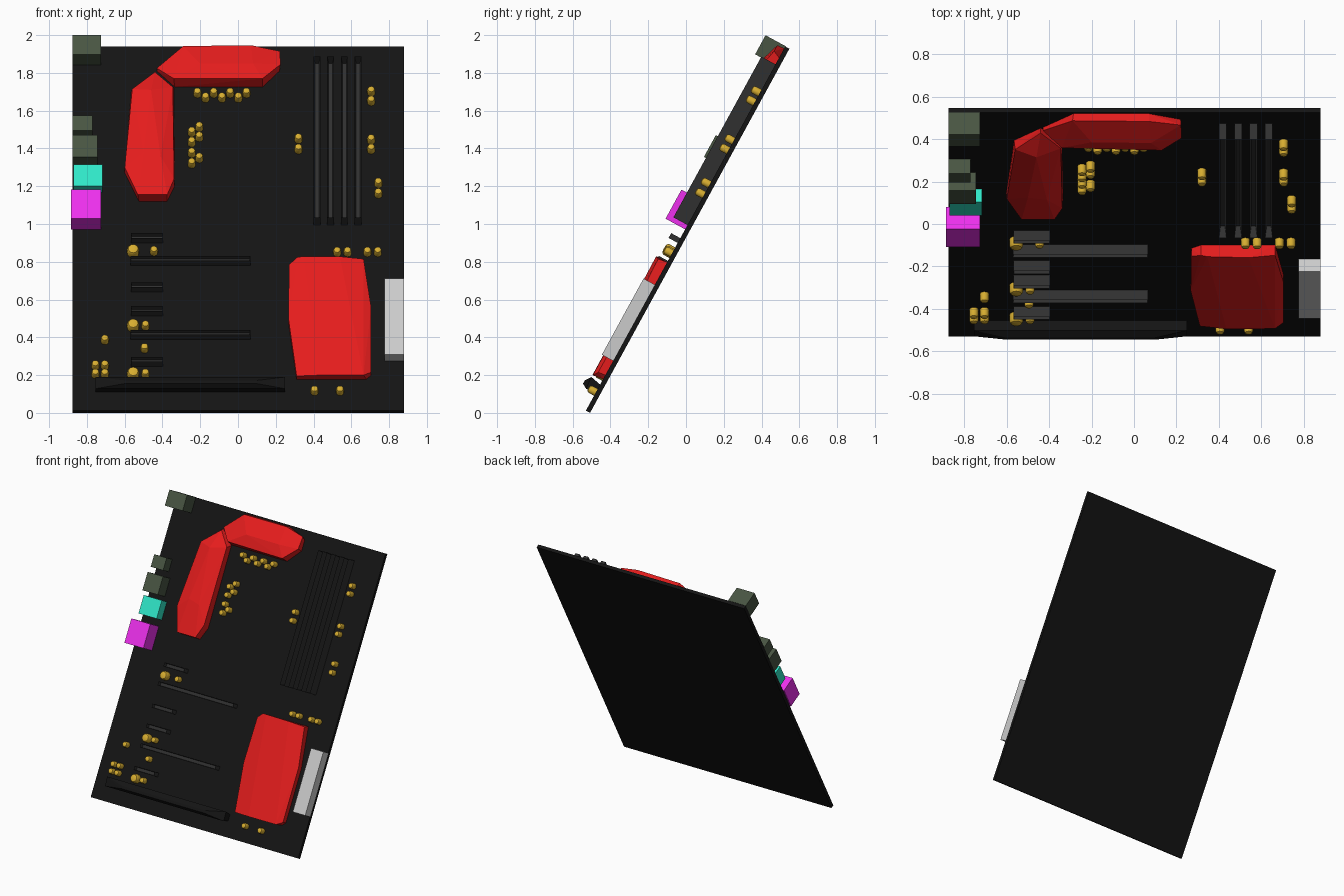
import bpy, bmesh, math
from mathutils import Matrix, Vector

if "Cube" in bpy.data.objects:
    bpy.data.objects.remove(bpy.data.objects["Cube"])

# The board leans back; parts are built flat (x, v up the board, w off it) and tilted
TILT = math.radians(61.3)
C, S = math.cos(TILT), math.sin(TILT)
FRAME = Matrix.Translation((0, -0.53, 0.012)) @ Matrix.Rotation(TILT, 4, 'X')


def mat(name, r, g, b):
    m = bpy.data.materials.new(name)
    m.diffuse_color = (r, g, b, 1)
    m.use_nodes = True
    m.node_tree.nodes["Principled BSDF"].inputs["Base Color"].default_value = m.diffuse_color
    return m


BLACK = mat("board_black", .007, .007, .007)
SLOT = mat("slot_grey", .03, .03, .03)
RED = mat("heatsink_red", .78, .012, .012)
GOLD = mat("capacitor_gold", .68, .42, .03)
GREEN = mat("port_green", .065, .09, .055)
CYAN = mat("port_cyan", .03, .80, .58)
PINK = mat("port_magenta", .85, .03, .85)
WHITE = mat("connector_white", .6, .6, .6)


def finish(name, bm, material):
    bmesh.ops.recalc_face_normals(bm, faces=bm.faces)
    me = bpy.data.meshes.new(name)
    bm.to_mesh(me)
    bm.free()
    me.materials.append(material)
    ob = bpy.data.objects.new(name, me)
    ob.matrix_world = FRAME
    bpy.context.collection.objects.link(ob)
    return ob


def v_at(z, w):
    """Distance up the board for a front-view height z at standoff w."""
    return (z - 0.012 - C * w) / S


def add_box(bm, x0, x1, v0, v1, w0, w1):
    m = Matrix.Translation(((x0 + x1) / 2, (v0 + v1) / 2, (w0 + w1) / 2))
    m = m @ Matrix.Diagonal((x1 - x0, v1 - v0, w1 - w0, 1))
    return bmesh.ops.create_cube(bm, size=1, matrix=m)['verts']


def box(name, material, *dims):
    bm = bmesh.new()
    add_box(bm, *dims)
    return finish(name, bm, material)


def slot(name, x0, x1, v0, v1, w, wall, depth):
    """Socket block with a groove sunk into its outer face."""
    bm = bmesh.new()
    verts = add_box(bm, x0, x1, v0, v1, 0, w)
    top = max(bm.faces, key=lambda f: f.calc_center_median().z)
    bmesh.ops.inset_region(bm, faces=[top], thickness=wall)
    for v in top.verts:
        v.co.z -= depth
    return finish(name, bm, SLOT)


def hull(name, material, points):
    """Faceted shell around (x, front-view z, standoff) points."""
    bm = bmesh.new()
    for x, z, w in points:
        bm.verts.new((x, v_at(z, w), w))
    res = bmesh.ops.convex_hull(bm, input=bm.verts)
    junk = {g for g in res['geom_interior'] + res['geom_unused'] if isinstance(g, bmesh.types.BMVert)}
    bmesh.ops.delete(bm, geom=list(junk), context='VERTS')
    bmesh.ops.dissolve_limit(bm, angle_limit=math.radians(2), verts=bm.verts, edges=bm.edges)
    return finish(name, bm, material)


# Circuit board
box("board", BLACK, -0.875, 0.88, 0, 2.198, -0.025, 0)

# Memory slots
for i in range(4):
    x = 0.418 + i * 0.0725
    slot(f"memory_slot_{i + 1}", x - .018, x + .018, 1.12, 2.09, .085, .011, .06)

# Long and short expansion slots
for i, v in enumerate((.875, .428)):
    slot(f"long_expansion_slot_{i + 1}", -.57, .065, v, v + .029, .055, .005, .03)
for i, v in enumerate((1.012, .715, .572, .265)):
    slot(f"short_expansion_slot_{i + 1}", -.567, -.397, v, v + .029, .055, .005, .03)

# Rear ports along the left edge
for name, m, *d in (
        ("keyboard_port", GREEN, -.875, -.725, 2.085, 2.2, .12),
        ("small_port", GREEN, -.875, -.77, 1.65, 1.74, .077),
        ("network_port", GREEN, -.875, -.745, 1.478, 1.61, .097),
        ("cyan_port", CYAN, -.87, -.717, 1.316, 1.448, .07),
        ("magenta_port", PINK, -.885, -.725, 1.094, 1.269, .118)):
    box(name, m, *d[:4], 0, d[4])

# Drive connector on the right edge
box("drive_connector", WHITE, .775, .88, .30, .76, 0, .068)

# Side heatsink
hull("side_heatsink", RED, [
    (-.565, 1.70, 0), (-.44, 1.805, 0), (-.34, 1.72, 0), (-.335, 1.20, 0),
    (-.375, 1.12, 0), (-.525, 1.12, 0), (-.60, 1.27, 0),
    (-.56, 1.715, .045), (-.44, 1.805, .02), (-.345, 1.725, .045), (-.338, 1.24, .06),
    (-.375, 1.155, .066), (-.53, 1.155, .066), (-.60, 1.30, .05),
    (-.46, 1.71, .075), (-.50, 1.38, .083), (-.41, 1.36, .083)])

# Top heatsink
hull("top_heatsink", RED, [
    (-.43, 1.81, 0), (-.285, 1.93, 0), (.07, 1.93, 0), (.22, 1.88, 0),
    (.22, 1.81, 0), (.13, 1.725, 0), (-.335, 1.725, 0),
    (-.43, 1.825, .02), (-.29, 1.942, .035), (.07, 1.946, .04), (.222, 1.915, .04),
    (.225, 1.845, .06), (.13, 1.77, .075), (-.34, 1.77, .065), (-.20, 1.85, .08), (.08, 1.85, .083)])

# Lower heatsink
hull("chipset_heatsink", RED, [
    (.27, .77, 0), (.315, .798, 0), (.665, .798, 0), (.705, .54, 0),
    (.705, .20, 0), (.68, .178, 0), (.31, .178, 0), (.268, .47, 0),
    (.27, .785, .04), (.315, .825, .055), (.345, .828, .062), (.54, .828, .066), (.665, .815, .05),
    (.705, .56, .04), (.705, .215, .04), (.665, .20, .058), (.435, .20, .06),
    (.31, .195, .045), (.267, .50, .045)])

# Bowed strip connector along the bottom edge
hull("bottom_connector", BLACK, [(x, z, w) for x in (-.755, .25)
                                 for z, w in ((.11, 0), (.15, 0), (.128, .055), (.19, .06))]
     + [(x, z, .082) for x in (-.6, .1) for z in (.155, .172)])


# Capacitors: round cans with a chamfered top
def capacitors(name, spots, r, h):
    bm = bmesh.new()
    for x, z in spots:
        v = v_at(z, h / 2)
        rings = []
        for rad, w in ((r, 0), (r, h * .72), (r * .8, h * .92), (r * .4, h)):
            rings.append([bm.verts.new((x + rad * math.cos(a), v + rad * math.sin(a), w))
                          for a in (k * math.tau / 12 for k in range(12))])
        for lo, hi in zip(rings, rings[1:]):
            for k in range(12):
                bm.faces.new((lo[k], lo[k - 1], hi[k - 1], hi[k]))
        bm.faces.new(rings[0])
        bm.faces.new(rings[-1])
    ob = finish(name, bm, GOLD)
    bpy.context.view_layer.objects.active = ob
    ob.select_set(True)
    bpy.ops.object.shade_smooth_by_angle(angle=math.radians(40))
    ob.select_set(False)


capacitors("top_capacitors", [(-.215 + i * .0433, 1.697 - .025 * (i % 2)) for i in range(7)], .021, .048)
capacitors("processor_capacitors", [(-.245, 1.49), (-.205, 1.517), (-.205, 1.465), (-.245, 1.437),
                                    (-.245, 1.38), (-.205, 1.353), (-.245, 1.325)], .021, .048)
capacitors("memory_capacitors", [(.32, 1.455), (.32, 1.4), (.705, 1.705), (.705, 1.655), (.705, 1.45),
                                 (.705, 1.4), (.743, 1.22), (.743, 1.165)], .021, .048)
capacitors("chipset_capacitors", [(.525, .855), (.58, .855), (.685, .855), (.74, .855),
                                  (.405, .12), (.54, .12)], .021, .045)
capacitors("expansion_capacitors", [(-.445, .86), (-.49, .465), (-.495, .345), (-.49, .21), (-.705, .39),
                                    (-.755, .255), (-.705, .255), (-.755, .21), (-.705, .21)], .021, .045)
capacitors("large_capacitors", [(-.555, .86), (-.555, .465), (-.555, .21)], .032, .05)
